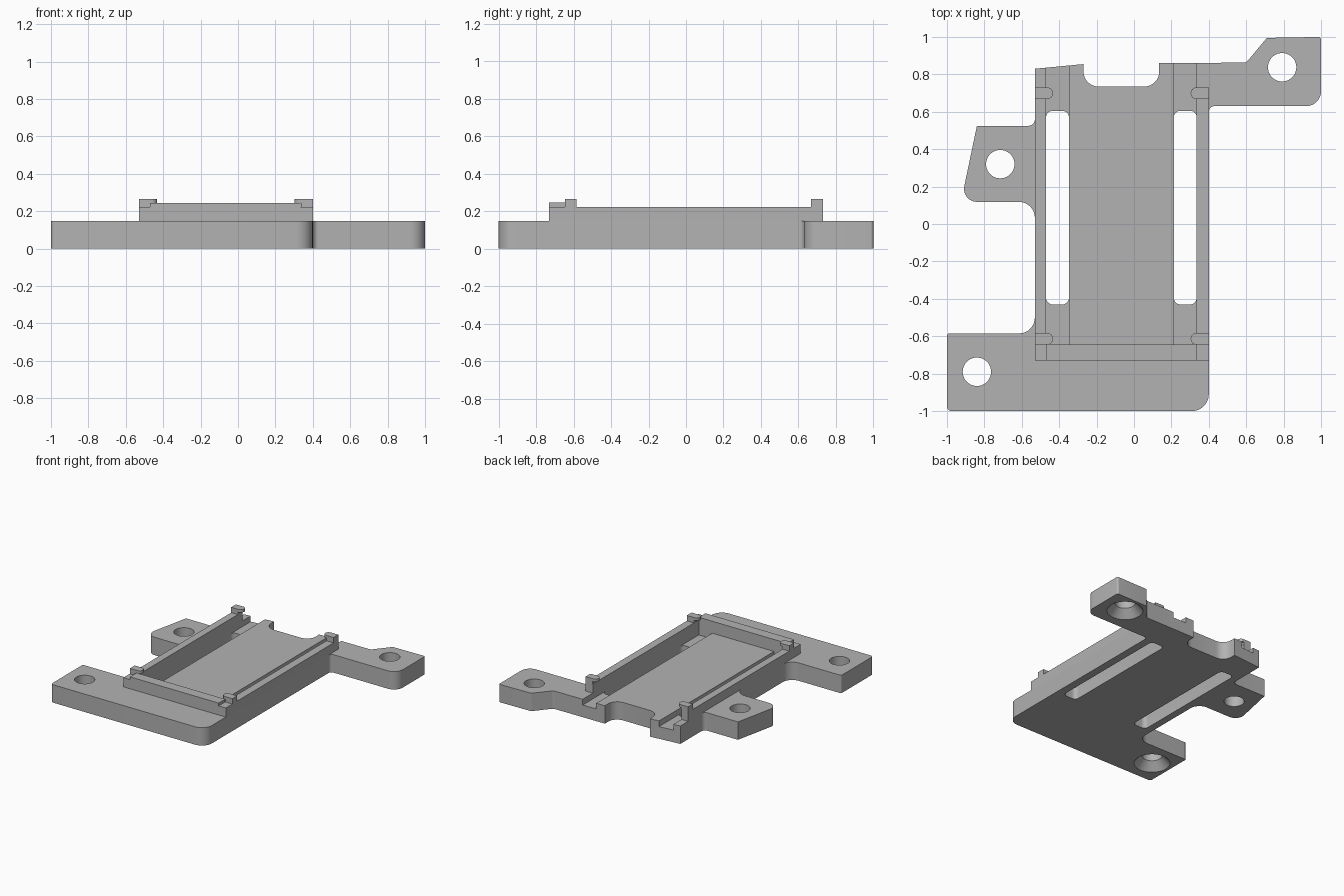
import bpy
import bmesh
import math
from mathutils import Vector

cube = bpy.data.objects.get("Cube")
if cube:
    bpy.data.objects.remove(cube, do_unlink=True)

GREY = bpy.data.materials.new("plain grey")
GREY.use_nodes = True
GREY.diffuse_color = (0.45, 0.45, 0.45, 1)
GREY.node_tree.nodes["Principled BSDF"].inputs["Base Color"].default_value = (0.45, 0.45, 0.45, 1)


def rounded(corners, steps=8):
    """Turn (x, y, radius) corners into an outline with tangent arcs."""
    pts = []
    for i, (x, y, r) in enumerate(corners):
        p = Vector((x, y))
        if r == 0:
            pts.append(p)
            continue
        a = (Vector(corners[i - 1][:2]) - p).normalized()
        b = (Vector(corners[(i + 1) % len(corners)][:2]) - p).normalized()
        half = a.angle(b) / 2
        centre = p + (a + b).normalized() * r / math.sin(half)
        start = p + a * r / math.tan(half) - centre
        end = p + b * r / math.tan(half) - centre
        sweep = math.atan2(start.x * end.y - start.y * end.x, start.dot(end))
        for k in range(steps + 1):
            t = sweep * k / steps
            c, s = math.cos(t), math.sin(t)
            pts.append(centre + Vector((start.x * c - start.y * s, start.x * s + start.y * c)))
    return pts


def finish(name, bm):
    bmesh.ops.recalc_face_normals(bm, faces=bm.faces)
    mesh = bpy.data.meshes.new(name)
    bm.to_mesh(mesh)
    bm.free()
    mesh.materials.append(GREY)
    obj = bpy.data.objects.new(name, mesh)
    bpy.context.collection.objects.link(obj)
    return obj


def slab(name, corners, z0, z1):
    bm = bmesh.new()
    face = bm.faces.new([bm.verts.new((p.x, p.y, z0)) for p in rounded(corners)])
    new = bmesh.ops.extrude_face_region(bm, geom=[face])["geom"]
    bmesh.ops.translate(bm, vec=(0, 0, z1 - z0),
                        verts=[v for v in new if isinstance(v, bmesh.types.BMVert)])
    return finish(name, bm)


def rect(x0, x1, y0, y1, r=0):
    return [(x0, y0, r), (x1, y0, r), (x1, y1, r), (x0, y1, r)]


def cone(name, x, y, r0, r1, z0, z1):
    bm = bmesh.new()
    bmesh.ops.create_cone(bm, cap_ends=True, segments=40, radius1=r0, radius2=r1, depth=z1 - z0)
    bmesh.ops.translate(bm, vec=(x, y, (z0 + z1) / 2), verts=bm.verts)
    return finish(name, bm)


def smooth(obj):
    bpy.ops.object.select_all(action="DESELECT")
    obj.select_set(True)
    bpy.context.view_layer.objects.active = obj
    bpy.ops.object.shade_smooth_by_angle(angle=math.radians(30))


def cut(obj, cutter):
    bpy.context.view_layer.objects.active = obj
    mod = obj.modifiers.new("cut", "BOOLEAN")
    mod.operation = "DIFFERENCE"
    mod.solver = "EXACT"
    mod.object = cutter
    bpy.ops.object.modifier_apply(modifier=mod.name)
    bpy.data.objects.remove(cutter, do_unlink=True)


TOP = 0.147      # plate thickness
RAIL = 0.222     # top of the rails

# Base plate with three mounting ears and a cable notch at the back
plate = slab("base_plate", [
    (-1, -1, 0.025), (0.4, -1, 0.09), (0.4, 0.63, 0.03), (1, 0.63, 0.08),
    (1, 1, 0.015), (0.71, 0.995, 0.01), (0.6, 0.863, 0.03),
    (0.135, 0.86, 0), (0.135, 0.735, 0.08), (-0.27, 0.735, 0.08), (-0.27, 0.855, 0),
    (-0.53, 0.83, 0), (-0.53, 0.525, 0.035), (-0.84, 0.525, 0),
    (-0.925, 0.118, 0.07), (-0.53, 0.118, 0.085), (-0.53, -0.585, 0.085),
    (-1, -0.585, 0.01)], 0, TOP)

# Side grooves and the slots through their floors
for x0, x1 in ((-0.47, -0.348), (0.213, 0.335)):
    cut(plate, slab("groove_cutter", rect(x0, x1, -0.645, 1.0), 0.1, 0.3))
    cut(plate, slab("slot_cutter", rect(x0, x1, -0.43, 0.605, 0.035), -0.1, 0.3))

# Screw holes, two of them countersunk from below
for x, y, sunk in ((0.792, 0.838, True), (-0.715, 0.32, False), (-0.84, -0.79, True)):
    cut(plate, cone("hole_cutter", x, y, 0.076, 0.076, -0.1, 0.3))
    if sunk:
        cut(plate, cone("countersink_cutter", x, y, 0.145, 0.076, -0.01, 0.065))
smooth(plate)

# Raised rail on three sides and the lip on its front bar
slab("side_and_front_rail", [
    (-0.53, 0.73, 0), (-0.53, -0.73, 0), (0.4, -0.73, 0), (0.4, 0.73, 0),
    (0.335, 0.73, 0), (0.335, -0.645, 0), (-0.47, -0.645, 0), (-0.47, 0.73, 0)], TOP, RAIL)
slab("front_lip", rect(-0.47, 0.335, -0.73, -0.645), RAIL, 0.245)

# Retaining clips: a foot on the rail and a round-ended finger reaching inward
for end, y0, y1 in (("front", -0.645, -0.583), ("back", 0.668, 0.73)):
    for side, x, d in (("right", -0.53, 1), ("left", 0.4, -1)):
        slab(f"{end}_{side}_clip_foot", rect(x, x + d * 0.063, y0, y1), RAIL, 0.243)
        tip = x + d * 0.097
        smooth(slab(f"{end}_{side}_clip_finger",
                    [(x, y0, 0), (tip, y0, 0.0305), (tip, y1, 0.0305), (x, y1, 0)], 0.243, 0.266))
